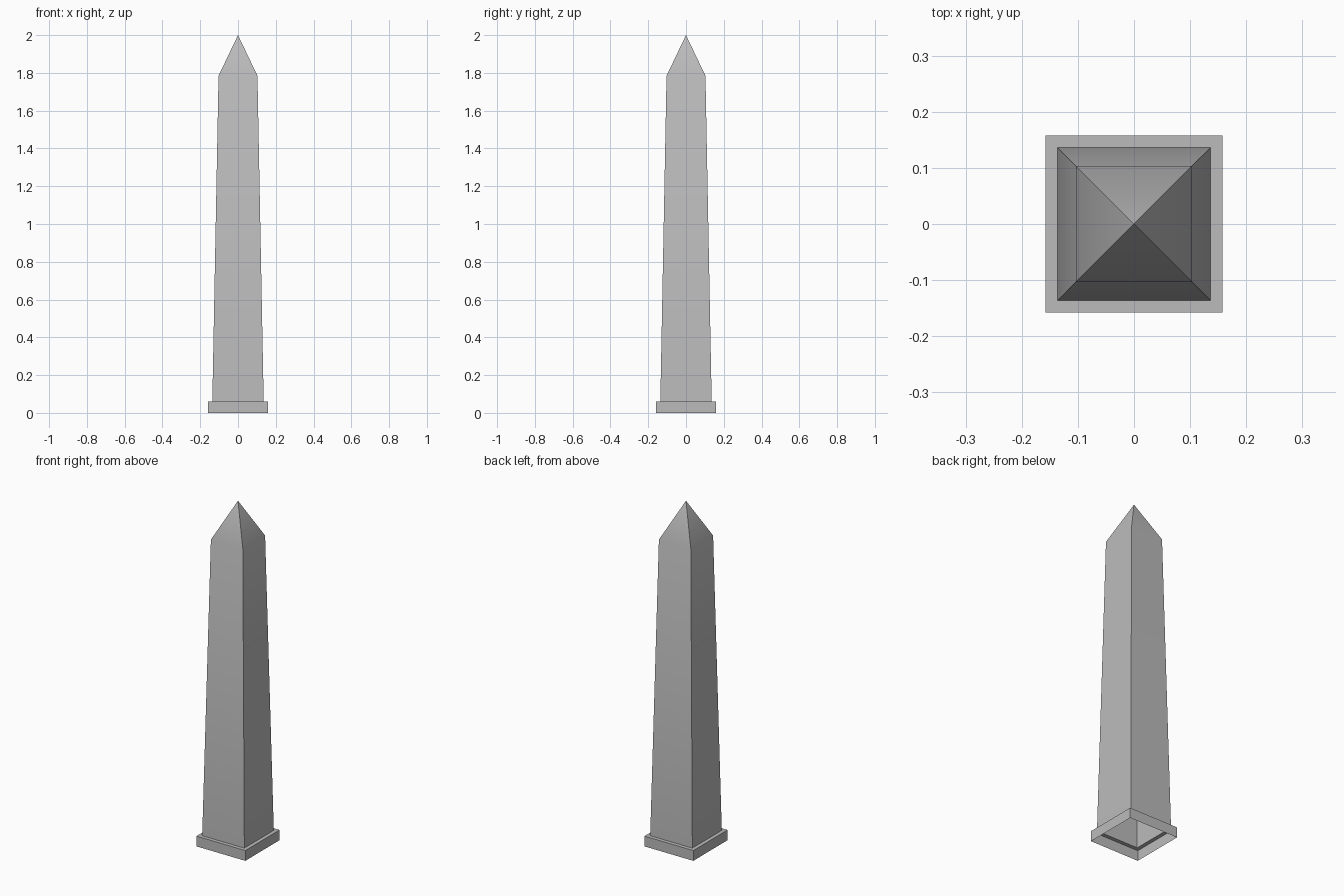
import bpy
import bmesh
from math import radians

cube = bpy.data.objects.get("Cube")
if cube:
    bpy.data.objects.remove(cube, do_unlink=True)

# Stone colour
stone = bpy.data.materials.new("grey stone")
stone.use_nodes = True
colour = (0.5, 0.5, 0.5, 1)
stone.diffuse_color = colour
stone.node_tree.nodes["Principled BSDF"].inputs["Base Color"].default_value = colour


def square_loft(name, profile, apex=None):
    """Open-bottomed square shell through (half width, height) rings."""
    bm = bmesh.new()
    corners = [(-1, -1), (1, -1), (1, 1), (-1, 1)]
    rings = [[bm.verts.new((x * half, y * half, z)) for x, y in corners]
             for half, z in profile]
    for low, high in zip(rings, rings[1:]):
        for i in range(4):
            j = (i + 1) % 4
            bm.faces.new((low[i], low[j], high[j], high[i]))
    if apex is not None:
        tip = bm.verts.new((0, 0, apex))
        for i in range(4):
            bm.faces.new((rings[-1][i], rings[-1][(i + 1) % 4], tip))
    mesh = bpy.data.meshes.new(name)
    bm.to_mesh(mesh)
    bm.free()
    mesh.materials.append(stone)
    obj = bpy.data.objects.new(name, mesh)
    bpy.context.collection.objects.link(obj)
    bpy.ops.object.select_all(action="DESELECT")
    obj.select_set(True)
    bpy.context.view_layer.objects.active = obj
    bpy.ops.object.shade_smooth_by_angle(angle=radians(30))
    return obj


# Plinth: outer walls and the ledge around the shaft, hollow below
square_loft("plinth", [(0.158, 0), (0.158, 0.06), (0.136, 0.06)])

# Tapering shaft with its pointed cap, hollow inside
square_loft("shaft", [(0.136, 0.06), (0.103, 1.785)], apex=2.0)
